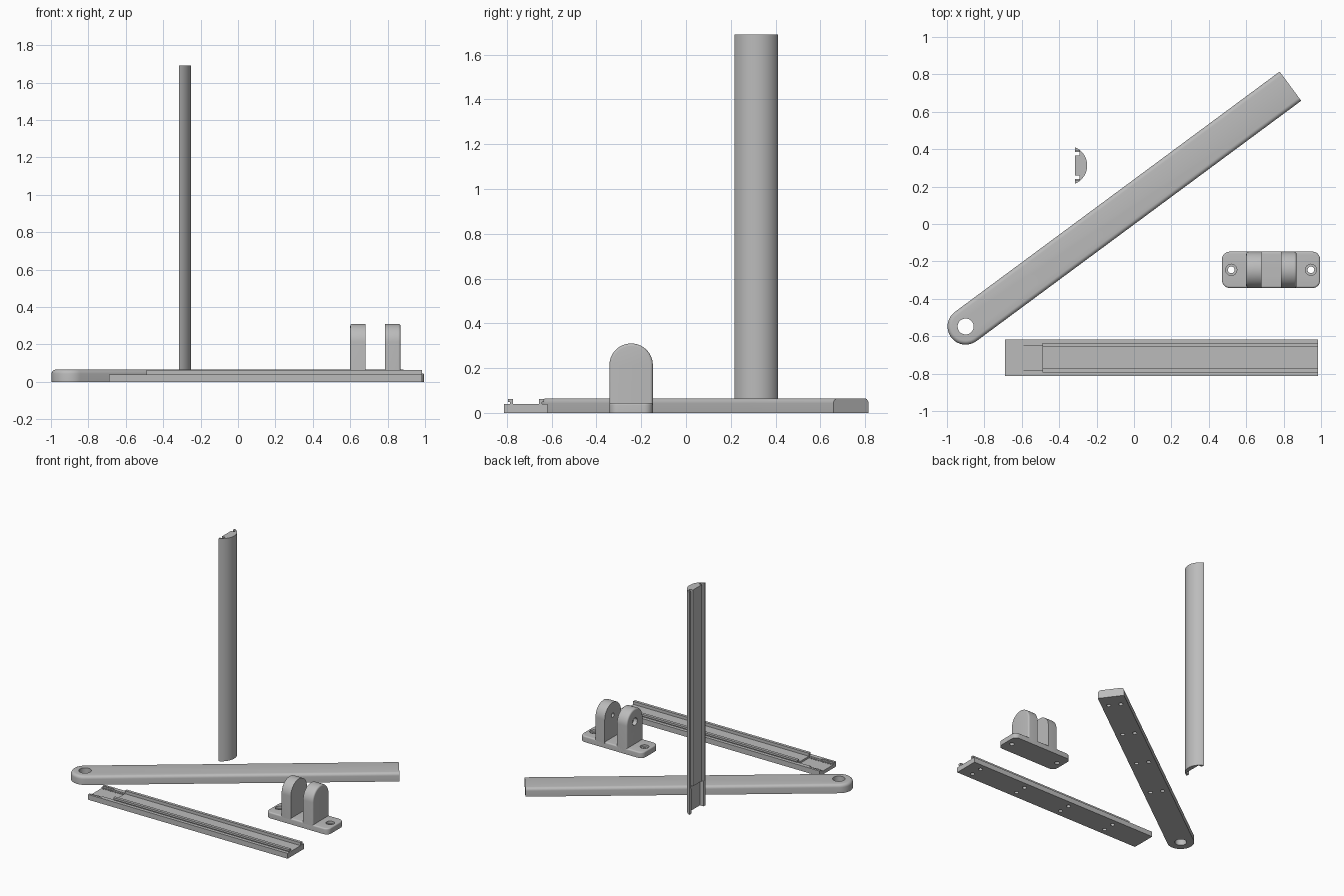
import bpy, bmesh, math
from mathutils import Matrix, Vector

if "Cube" in bpy.data.objects:
    bpy.data.objects.remove(bpy.data.objects["Cube"], do_unlink=True)

GREY = (0.5, 0.5, 0.5, 1)
mat = bpy.data.materials.new("plain grey")
mat.use_nodes = True
mat.diffuse_color = GREY
mat.node_tree.nodes["Principled BSDF"].inputs["Base Color"].default_value = GREY

# Matrix that lays a (y, z) profile so that it extrudes along +x
ALONG_X = Matrix(((0, 0, 1, 0), (1, 0, 0, 0), (0, 1, 0, 0), (0, 0, 0, 1)))


def prism(name, pts, height, matrix=Matrix(), round_edge=None, radius=0.02):
    """Extrude a profile; round_edge picks edges (two end points) to round."""
    bm = bmesh.new()
    face = bm.faces.new([bm.verts.new((x, y, 0)) for x, y in pts])
    moved = bmesh.ops.extrude_face_region(bm, geom=[face])["geom"]
    bmesh.ops.translate(bm, vec=(0, 0, height),
                        verts=[v for v in moved if isinstance(v, bmesh.types.BMVert)])
    if round_edge:
        picked = [e for e in bm.edges if round_edge(e.verts[0].co, e.verts[1].co)]
        bmesh.ops.bevel(bm, geom=picked, offset=radius, segments=5,
                        profile=0.5, affect='EDGES')
    bmesh.ops.recalc_face_normals(bm, faces=bm.faces)
    bm.transform(matrix)
    bmesh.ops.recalc_face_normals(bm, faces=bm.faces)
    mesh = bpy.data.meshes.new(name)
    bm.to_mesh(mesh)
    bm.free()
    mesh.materials.append(mat)
    ob = bpy.data.objects.new(name, mesh)
    bpy.context.collection.objects.link(ob)
    return ob


def box(name, x0, x1, y0, y1, z0, z1):
    return prism(name, [(x0, y0), (x1, y0), (x1, y1), (x0, y1)], z1 - z0,
                 Matrix.Translation((0, 0, z0)))


def arc(cx, cy, r, a0, a1, n):
    return [(cx + r * math.cos(math.radians(a0 + (a1 - a0) * i / n)),
             cy + r * math.sin(math.radians(a0 + (a1 - a0) * i / n)))
            for i in range(n + 1)]


def rod(name, r, length, matrix):
    return prism(name, arc(0, 0, r, 0, 360, 24)[:-1], length, matrix)


def cut(ob, cutters):
    bpy.context.view_layer.objects.active = ob
    for c in cutters:
        mod = ob.modifiers.new("cut", 'BOOLEAN')
        mod.operation, mod.solver, mod.object = 'DIFFERENCE', 'EXACT', c
        bpy.ops.object.modifier_apply(modifier=mod.name)
        bpy.data.objects.remove(c, do_unlink=True)


def at(x, y, z=-0.01):
    return Matrix.Translation((x, y, z))


# Long arm with an eye at one end and blind holes underneath
R, LENGTH, THICK = 0.097, 2.16, 0.065
place = at(-0.9, -0.548, 0) @ Matrix.Rotation(math.radians(36.5), 4, 'Z')
outline = arc(0, 0, R, 90, 270, 24) + [(LENGTH, -R), (LENGTH, R)]


def arm_rim(a, b):
    return min(a.z, b.z) > THICK - 0.001 and min(a.x, b.x) < LENGTH - 0.001


arm = prism("pivot_arm", outline, THICK, place, arm_rim, 0.022)
holes = [rod("cutter", 0.043, 0.2, place @ at(0, 0, -0.05))]
for i in range(4):
    for side in (-1, 1):
        holes.append(rod("cutter", 0.016, 0.04,
                         place @ at(LENGTH - 0.12 - 0.43 * i, side * 0.045)))
cut(arm, holes)

# Flat rail: base plate with a shallow pocket at its plain end
RY, X0, XS, X1 = -0.715, -0.69, -0.49, 0.985
rail = box("rail_base", X0, X1, RY - 0.097, RY + 0.097, 0, 0.04)
holes = [box("cutter", X0 - 0.1, XS, RY - 0.065, RY + 0.065, 0.026, 0.1),
         box("cutter", X0 - 0.1, X0 + 0.1, RY - 0.08, RY + 0.08, 0.034, 0.1)]
for i in range(4):
    for side in (-1, 1):
        holes.append(rod("cutter", 0.016, 0.03,
                         at(0.885 - 0.415 * i, RY + side * 0.045)))
cut(rail, holes)

# Hooked guide strips on the rail, and rows of small studs in the pocket
for side, label in ((-1, "front"), (1, "back")):
    hook = [(0.058, 0.036), (0.072, 0.036), (0.072, 0.048), (0.08, 0.048),
            (0.08, 0.063), (0.058, 0.063)]
    prism("rail_guide_" + label, [(RY + side * y, z) for y, z in hook],
          X1 - XS, at(XS, 0, 0) @ ALONG_X)
    for i in range(9):
        rod("rail_stud_%s_%d" % (label, i + 1), 0.004, 0.008,
            at(X0 + 0.02 + 0.02 * i, RY + side * 0.06, 0.024))

# Upright half-round cover with two slots on its flat side
SX, SY, TOP = -0.315, 0.313, 1.69
cover = prism("half_round_cover", arc(-0.356, SY, 0.1056, -67.2, 67.2, 32), TOP)
holes = [box("cutter", SX - 0.05, SX + 0.03, SY - 0.072, SY + 0.072, -0.1, 0.2)]
for side in (-1, 1):
    ya, yb = sorted((SY + side * 0.054, SY + side * 0.079))
    holes.append(box("cutter", SX - 0.05, SX + 0.024, ya, yb, 0.19, TOP + 0.1))
cut(cover, holes)

# Clevis bracket: rounded base plate with countersunk screw holes
BX, BY, HX, HY, CR, BASE = 0.733, -0.245, 0.262, 0.097, 0.04, 0.045
plate = []
for k, (sx, sy) in enumerate(((1, 1), (-1, 1), (-1, -1), (1, -1))):
    plate += arc(sx * (HX - CR), sy * (HY - CR), CR, 90 * k, 90 * k + 90, 8)
base = prism("bracket_base", plate, BASE, at(BX, BY, 0),
             lambda a, b: min(a.z, b.z) > BASE - 0.001, 0.01)
holes = []
for side in (-1, 1):
    x = BX + side * 0.213
    holes += [rod("cutter", 0.018, 0.2, at(x, BY, -0.05)),
              rod("cutter", 0.03, 0.1, at(x, BY, 0.028))]
cut(base, holes)

# Bracket ears, rounded on the outer rim, with a pin hole through the low-x ear
WIDE, PIN_Z = 0.083, 0.213
arch = [(-HY, 0.02), (HY, 0.02)] + arc(0, PIN_Z, HY, 0, 180, 28)
for label, x, outer in (("right", 0.6, 0), ("left", 0.786, WIDE)):
    def outer_rim(a, b):
        return (abs(a.z - outer) + abs(b.z - outer) < 0.001
                and max(a.y, b.y) > 0.03)
    ear = prism("bracket_ear_" + label, arch, WIDE,
                at(x, BY, 0) @ ALONG_X, outer_rim, 0.012)
    turn = at(0, BY, PIN_Z) @ ALONG_X
    if label == "right":
        cut(ear, [rod("cutter", 0.016, 0.3, at(0.5, 0, 0) @ turn),
                  rod("cutter", 0.028, 0.13, at(0.5, 0, 0) @ turn)])
    else:
        cut(ear, [rod("cutter", 0.016, 0.1, at(0.73, 0, 0) @ turn)])

# Smooth the curved surfaces, keep the edges crisp
bpy.ops.object.select_all(action='DESELECT')
for ob in bpy.context.collection.objects:
    if ob.type == 'MESH':
        ob.select_set(True)
        bpy.context.view_layer.objects.active = ob
bpy.ops.object.shade_smooth_by_angle(angle=math.radians(30))
